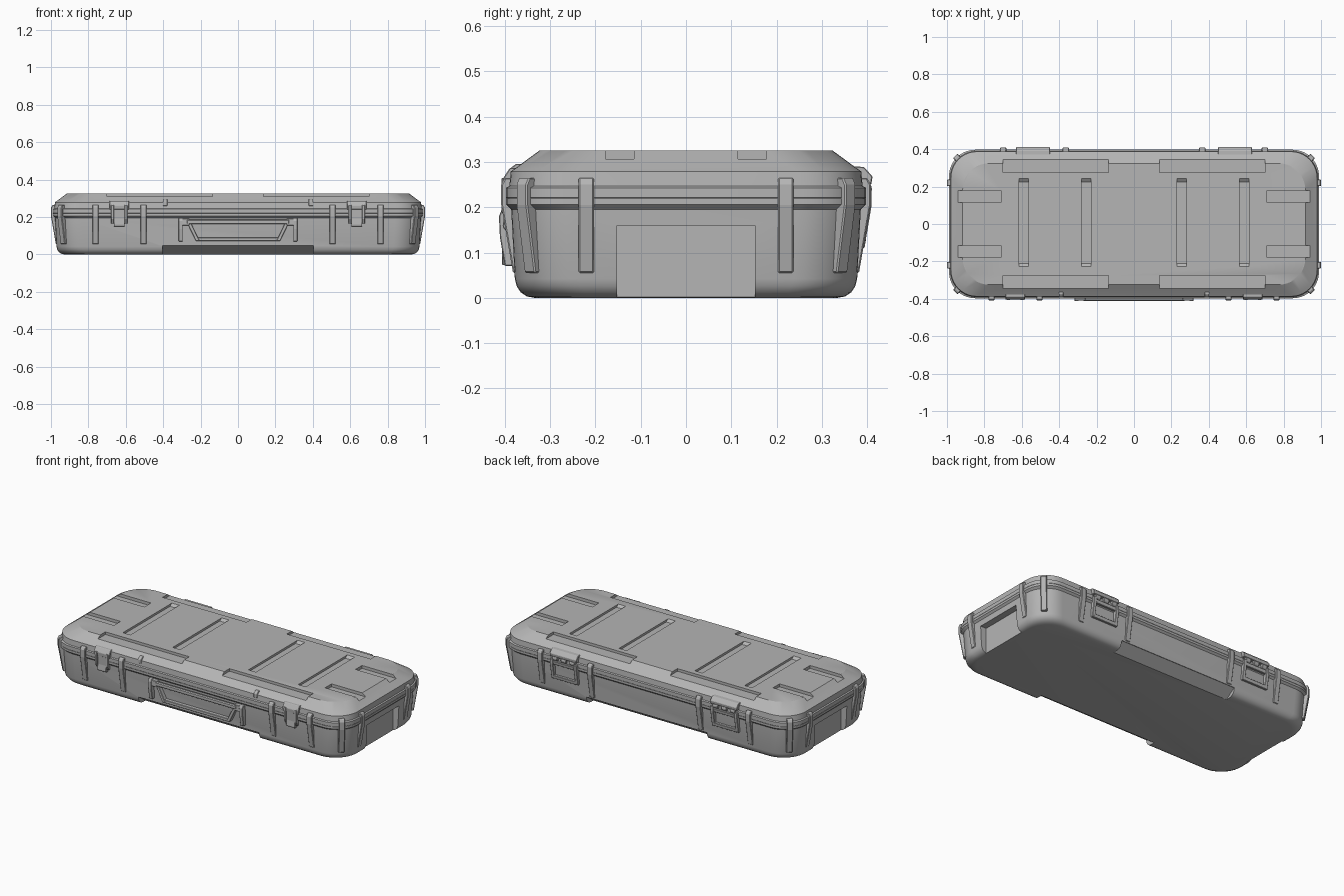
import bpy, bmesh
from math import cos, sin, pi, radians

if "Cube" in bpy.data.objects:
    bpy.data.objects.remove(bpy.data.objects["Cube"])

HX, HY, R = 0.989, 0.397, 0.14      # outer hull half sizes and corner radius
FRONT, BACK, RIGHT, LEFT = -pi / 2, pi / 2, 0.0, pi

# Dark grey plastic
GREY = bpy.data.materials.new("dark_grey_plastic")
GREY.diffuse_color = (.46, .46, .46, 1)
GREY.use_nodes = True
GREY.node_tree.nodes["Principled BSDF"].inputs["Base Color"].default_value = GREY.diffuse_color


def finish(name, bm, bevel=0.0):
    bmesh.ops.recalc_face_normals(bm, faces=bm.faces)
    me = bpy.data.meshes.new(name)
    bm.to_mesh(me)
    bm.free()
    me.materials.append(GREY)
    ob = bpy.data.objects.new(name, me)
    bpy.context.collection.objects.link(ob)
    if bevel:
        mod = ob.modifiers.new("bevel", 'BEVEL')
        mod.width, mod.segments = bevel, 1
    return ob


def activate(ob):
    bpy.ops.object.select_all(action='DESELECT')
    ob.select_set(True)
    bpy.context.view_layer.objects.active = ob


def smooth(ob):
    activate(ob)
    bpy.ops.object.shade_smooth_by_angle(angle=radians(28))


def bridge(bm, a, b):
    for i in range(len(a)):
        j = (i + 1) % len(a)
        bm.faces.new((a[i], a[j], b[j], b[i]))


def shell(name, rings, seg=10):
    """Stack of rounded rectangles, each (inset, z)."""
    bm = bmesh.new()
    loops = []
    for inset, z in rings:
        cx, cy = HX - inset - R, HY - inset - R
        loop = []
        for q, (sx, sy) in enumerate(((1, 1), (-1, 1), (-1, -1), (1, -1))):
            for k in range(seg + 1):
                a = (q + k / seg) * pi / 2
                loop.append(bm.verts.new((sx * cx + R * cos(a), sy * cy + R * sin(a), z)))
        loops.append(loop)
    for a, b in zip(loops, loops[1:]):
        bridge(bm, a, b)
    bm.faces.new(loops[0])
    bm.faces.new(loops[-1])
    return finish(name, bm)


def prism(bm, prof, width, x, y, ang):
    """Profile of (outward, z) points, swept sideways about (x, y)."""
    caps = []
    for t in (-width / 2, width / 2):
        caps.append([bm.verts.new((x + d * cos(ang) - t * sin(ang),
                                   y + d * sin(ang) + t * cos(ang), z)) for d, z in prof])
    bridge(bm, *caps)
    bm.faces.new(caps[0])
    bm.faces.new(caps[1])


def plate(bm, pts, y0, y1):
    """Outline of (x, z) points, given thickness from y0 to y1."""
    caps = [[bm.verts.new((x, y, z)) for x, z in pts] for y in (y0, y1)]
    bridge(bm, *caps)
    bm.faces.new(caps[0])
    bm.faces.new(caps[1])


def box(bm, x0, x1, y0, y1, z0, z1):
    plate(bm, [(x0, z0), (x1, z0), (x1, z1), (x0, z1)], y0, y1)


def cut(target, bm):
    cutter = finish("cutter", bm)
    cutter.hide_render = True
    mod = target.modifiers.new("cut", 'BOOLEAN')
    mod.object, mod.operation, mod.solver = cutter, 'DIFFERENCE', 'EXACT'
    activate(target)
    bpy.ops.object.modifier_apply(modifier=mod.name)
    bpy.data.objects.remove(cutter)


# Lower tub: end pockets and finger chamfers along the long bottom edges
base = shell("case_base", [(.062, 0), (.046, .003), (.032, .012), (.023, .026), (.019, .042),
                           (.011, .195), (0, .206), (0, .219), (.001, .22)])
bm = bmesh.new()
for s in (-1, 1):
    x0, x1 = sorted((s * .936, s * 1.1))
    box(bm, x0, x1, -.152, .152, -.02, .16)
    prism(bm, [(.31, 0), (.30, -.02), (.45, -.02), (.45, .047), (.375, .047)], .81, 0, 0, s * pi / 2)
cut(base, bm)
smooth(base)

# Lid: edge notches and four long grooves
lid = shell("case_lid", [(.001, .22), (0, .221), (0, .243), (.007, .247), (.01, .279),
                         (.02, .286), (.073, .325)])
bm = bmesh.new()
for s in (-1, 1):
    for t in (-1, 1):
        x0, x1 = sorted((s * .135, s * .70))
        y0, y1 = sorted((t * .275, t * .42))
        box(bm, x0, x1, y0, y1, .309, .36)
        x0, x1 = sorted((s * .71, s * 1.02))
        y0, y1 = sorted((t * .115, t * .178))
        box(bm, x0, x1, y0, y1, .307, .36)
    for x in (.255, .59):
        prism(bm, [(-.232, .335), (-.228, .325), (-.21, .312), (.225, .312), (.243, .325), (.247, .335)],
              .05, s * x, 0, pi / 2)
cut(lid, bm)
smooth(lid)

# Vertical ribs wrapping over the rim
RIB = [(-.04, .055), (-.015, .055), (.011, .205), (.011, .25), (.003, .265), (-.04, .265)]
spots = {"front_rib": [], "back_rib": [], "end_rib": [], "corner_rib": []}
for s in (-1, 1):
    spots["front_rib"] += [(s * x, -HY, FRONT) for x in (.505, .762)]
    spots["back_rib"] += [(s * x, HY, BACK) for x in (.365, .70)]
    for t in (-1, 1):
        spots["end_rib"].append((s * HX, t * .22, RIGHT if s > 0 else LEFT))
        c = HX - R + R * cos(pi / 4), HY - R + R * sin(pi / 4)
        ang = {(1, 1): 45, (-1, 1): 135, (-1, -1): 225, (1, -1): 315}[(s, t)]
        spots["corner_rib"].append((s * c[0], t * c[1], radians(ang)))
for name, places in spots.items():
    for x, y, ang in places:
        bm = bmesh.new()
        prism(bm, RIB, .034, x, y, ang)
        finish(name, bm, .003)

for s in (-1, 1):
    # Front latch: hooked top and narrower pull tab between cheeks
    x = s * .635
    bm = bmesh.new()
    prism(bm, [(-.04, .24), (.006, .24), (.008, .262), (-.008, .287), (-.04, .287)], .105, x, -HY, FRONT)
    for t in (-1, 1):
        prism(bm, [(-.03, .165), (-.002, .165), (.01, .19), (.01, .265), (-.03, .265)],
              .014, x + t * .036, -HY, FRONT)
    prism(bm, [(-.03, .15), (.004, .15), (.008, .158), (.004, .19), (.006, .25), (-.03, .25)],
          .058, x, -HY, FRONT)
    finish("latch", bm, .002)

    # Small locating nub on the lid front
    bm = bmesh.new()
    prism(bm, [(-.05, .26), (-.006, .26), (-.006, .284), (-.022, .296), (-.05, .296)], .024, s * .39, -HY, FRONT)
    finish("lid_nub", bm, .002)

    # Back hinge: lid leaf, knuckles and a frame on the tub
    x = s * .54
    bm = bmesh.new()
    prism(bm, [(-.04, .25), (.012, .25), (.015, .268), (-.004, .289), (-.04, .291)], .18, x, HY, BACK)
    for k in (-1, 0, 1):
        prism(bm, [(.14 * .1 * cos(a * pi / 5), .24 + .016 * sin(a * pi / 5)) for a in range(10)],
              .034, x + k * .058, HY, BACK)
    finish("hinge_leaf", bm, .002)
    bm = bmesh.new()
    for t in (-1, 1):
        prism(bm, [(-.03, .11), (-.003, .11), (.013, .205), (.013, .235), (-.03, .235)],
              .02, x + t * .08, HY, BACK)
    prism(bm, [(-.03, .11), (-.003, .11), (.001, .132), (-.03, .132)], .16, x, HY, BACK)
    prism(bm, [(-.03, .20), (.006, .20), (.01, .222), (-.03, .222)], .16, x, HY, BACK)
    finish("hinge_frame", bm, .002)

    # Handle mounting bracket
    bm = bmesh.new()
    prism(bm, [(-.03, .07), (.003, .07), (.014, .135), (.016, .18), (.010, .195), (-.03, .195)],
          .022, s * .307, -HY, FRONT)
    prism(bm, [(-.03, .155), (.012, .155), (.012, .192), (-.03, .192)], .04, s * .28, -HY, FRONT)
    finish("handle_bracket", bm, .002)

# Carry handle: upper grip bar
bm = bmesh.new()
box(bm, -.275, .275, -.411, -.391, .162, .188)
finish("handle_grip", bm, .005)

# Lower trapezoid frame of the handle
bm = bmesh.new()
plate(bm, [(-.215, .072), (.215, .072), (.225, .09), (-.225, .09)], -.403, -.375)
for s in (-1, 1):
    plate(bm, [(s * .205, .072), (s * .225, .072), (s * .27, .165), (s * .25, .165)], -.406, -.375)
finish("handle_frame", bm, .002)
